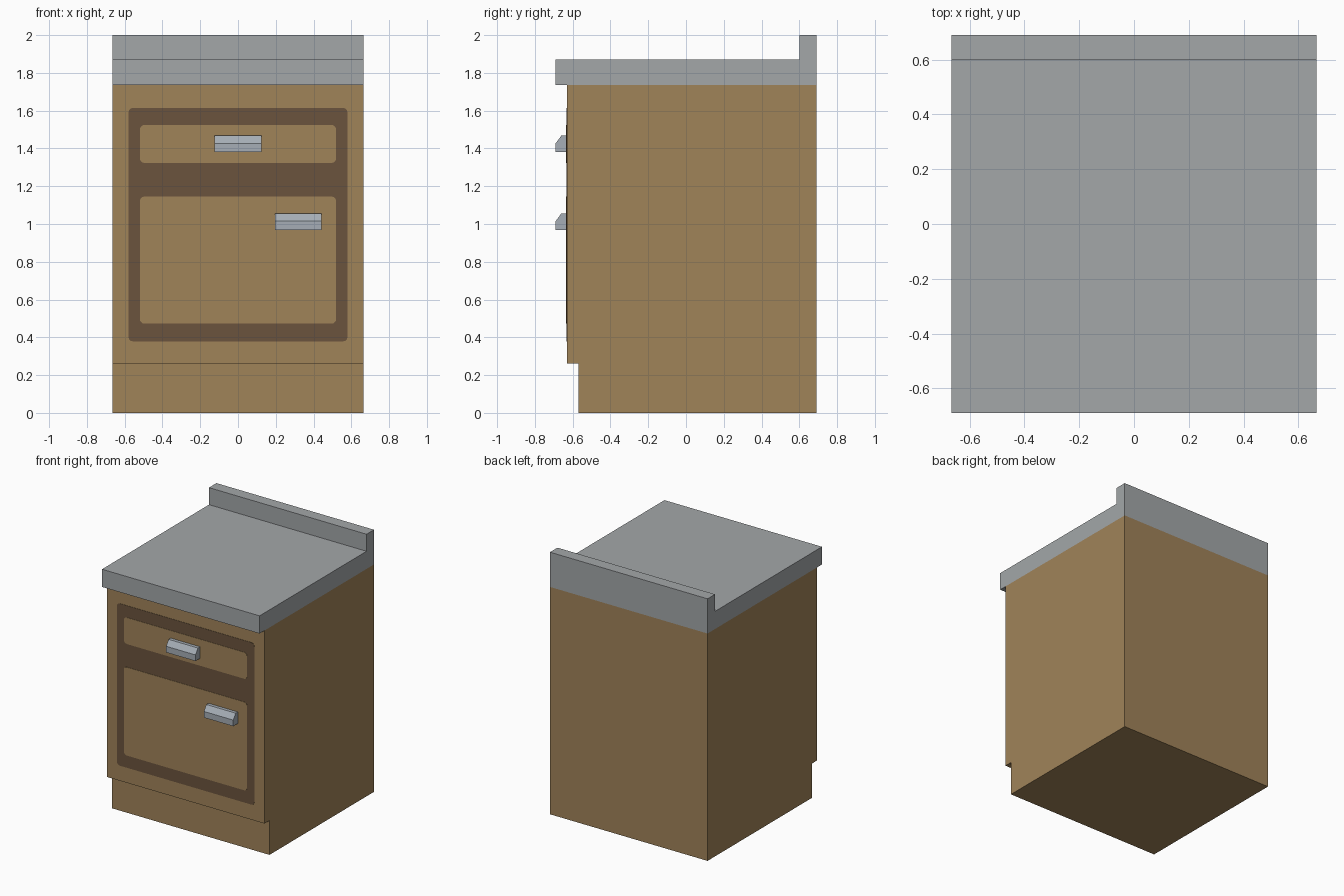
import bpy
import math

if "Cube" in bpy.data.objects:
    bpy.data.objects.remove(bpy.data.objects["Cube"], do_unlink=True)


def material(name, rgb):
    # sRGB bytes to linear values
    lin = [((c / 255 + 0.055) / 1.055) ** 2.4 for c in rgb]
    m = bpy.data.materials.new(name)
    m.use_nodes = True
    m.diffuse_color = (*lin, 1)
    m.node_tree.nodes["Principled BSDF"].inputs["Base Color"].default_value = (*lin, 1)
    return m


wood = material("wood", (160, 131, 89))
dark_wood = material("dark wood", (107, 84, 61))
stone = material("grey stone", (163, 167, 169))
metal = material("handle metal", (166, 174, 182))


def prism(name, outline, vec, mat):
    """Extrude a flat outline of 3D points along vec into a closed solid."""
    n = len(outline)
    verts = list(outline) + [tuple(a + b for a, b in zip(p, vec)) for p in outline]
    faces = [tuple(range(n)), tuple(range(n, 2 * n))]
    faces += [(i, (i + 1) % n, (i + 1) % n + n, i + n) for i in range(n)]
    mesh = bpy.data.meshes.new(name)
    mesh.from_pydata(verts, [], faces)
    mesh.materials.append(mat)
    obj = bpy.data.objects.new(name, mesh)
    bpy.context.collection.objects.link(obj)
    bpy.context.view_layer.objects.active = obj
    obj.select_set(True)
    bpy.ops.object.mode_set(mode="EDIT")
    bpy.ops.mesh.select_all(action="SELECT")
    bpy.ops.mesh.normals_make_consistent(inside=False)
    bpy.ops.object.mode_set(mode="OBJECT")
    obj.select_set(False)
    return obj


def side_profile(name, points, x0, x1, mat):
    return prism(name, [(x0, y, z) for y, z in points], (x1 - x0, 0, 0), mat)


HALF, BACK, FRONT = 0.665, 0.69, -0.63


def rounded_plate(name, half_w, z0, z1, thick, mat, r=0.025, steps=3):
    """Thin round-cornered plate on the cabinet front."""
    corners = [(half_w - r, z1 - r), (r - half_w, z1 - r),
               (r - half_w, z0 + r), (half_w - r, z0 + r)]
    pts = []
    for k, (cx, cz) in enumerate(corners):
        for s in range(steps + 1):
            a = math.pi / 2 * (k + s / steps)
            pts.append((cx + r * math.cos(a), FRONT, cz + r * math.sin(a)))
    return prism(name, pts, (0, -thick, 0), mat)


# Cabinet body with recessed toe kick
side_profile("cabinet_body",
             [(-0.57, 0), (BACK, 0), (BACK, 1.735), (FRONT, 1.735),
              (FRONT, 0.262), (-0.57, 0.262)], -HALF, HALF, wood)

# Worktop with raised back edge
side_profile("worktop",
             [(-0.69, 1.735), (BACK, 1.735), (BACK, 2), (0.6, 2),
              (0.6, 1.87), (-0.69, 1.87)], -HALF, HALF, stone)

# Dark surround, drawer front and door
rounded_plate("front_surround", 0.58, 0.378, 1.615, 0.002, dark_wood)
rounded_plate("drawer_front", 0.52, 1.323, 1.525, 0.004, wood)
rounded_plate("door_front", 0.52, 0.472, 1.146, 0.004, wood)

# Handles with a sloped upper front
for name, x, z in (("drawer_handle", 0, 1.38), ("door_handle", 0.319, 0.968)):
    side_profile(name,
                 [(FRONT, z), (-0.69, z), (-0.69, z + 0.047),
                  (-0.66, z + 0.088), (FRONT, z + 0.088)],
                 x - 0.124, x + 0.124, metal)
